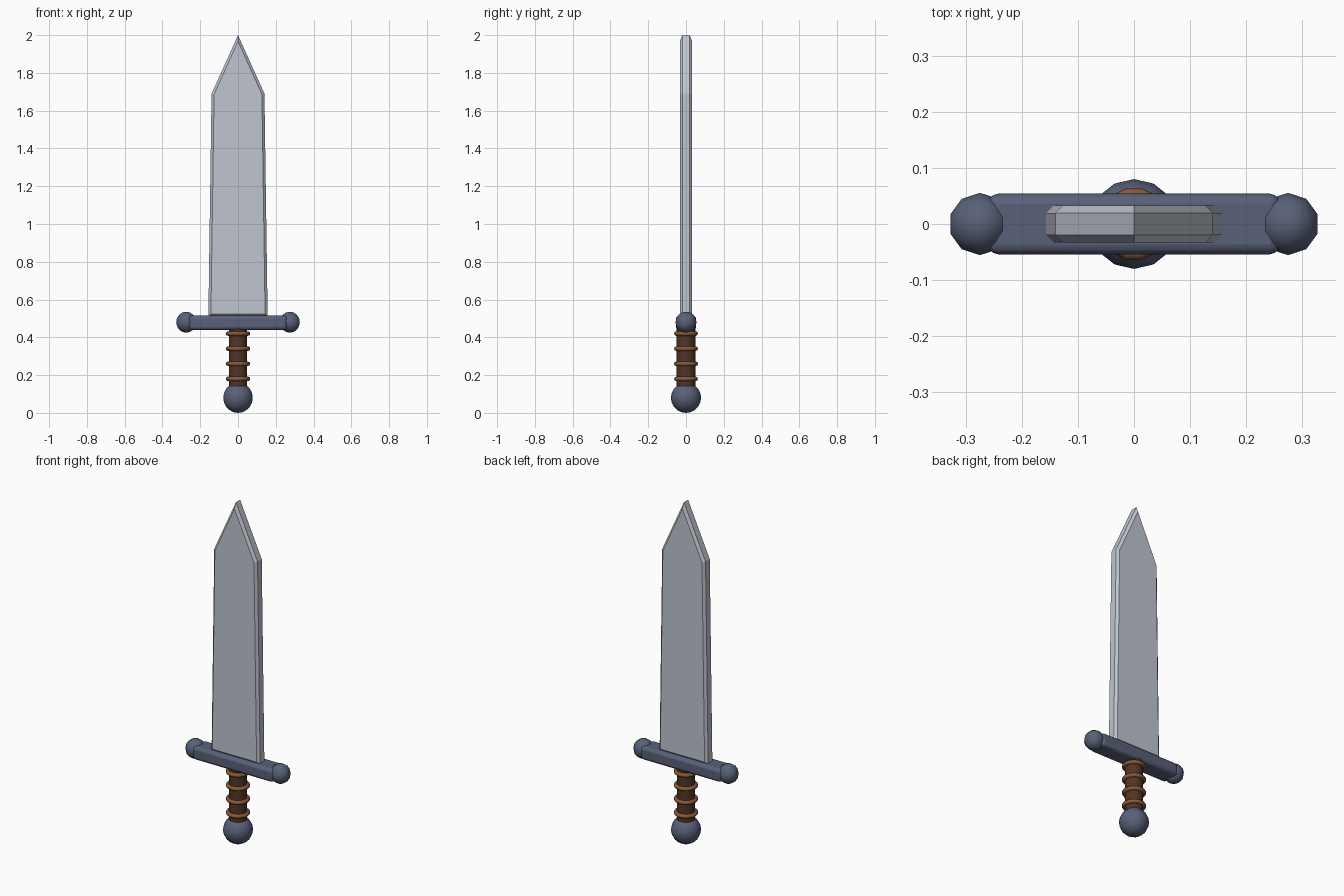
import bpy, bmesh, math

if "Cube" in bpy.data.objects:
    bpy.data.objects.remove(bpy.data.objects["Cube"])


def material(name, rgb):
    m = bpy.data.materials.new(name)
    m.diffuse_color = (*rgb, 1)
    m.use_nodes = True
    m.node_tree.nodes["Principled BSDF"].inputs["Base Color"].default_value = m.diffuse_color
    return m


steel = material("pale steel", (0.52, 0.56, 0.63))
iron = material("blue grey iron", (0.10, 0.12, 0.19))
leather = material("dark leather", (0.085, 0.035, 0.02))
cord = material("copper brown cord", (0.25, 0.10, 0.04))


def finish(name, mat, smooth=None):
    ob = bpy.context.object
    ob.name = name
    ob.data.materials.append(mat)
    if smooth:
        bpy.ops.object.shade_smooth_by_angle(angle=math.radians(smooth))
    return ob


def bevel(ob, width, segments):
    b = ob.modifiers.new("bevel", 'BEVEL')
    b.width, b.segments, b.limit_method = width, segments, 'ANGLE'
    b.angle_limit = math.radians(20)


def ball(name, r, loc, segments, rings):
    bpy.ops.mesh.primitive_uv_sphere_add(
        segments=segments, ring_count=rings, radius=r, location=loc)
    return finish(name, iron, 50)


# Blade: pointed outline extruded through its thickness, edges chamfered
outline = [(-0.157, 0.51), (0.157, 0.51), (0.14, 1.69), (0, 2.0), (-0.14, 1.69)]
T = 0.033
bm = bmesh.new()
face = bm.faces.new([bm.verts.new((x, -T, z)) for x, z in outline])
ext = bmesh.ops.extrude_face_region(bm, geom=[face])
bmesh.ops.translate(bm, vec=(0, 2 * T, 0),
                    verts=[v for v in ext["geom"] if isinstance(v, bmesh.types.BMVert)])
bmesh.ops.recalc_face_normals(bm, faces=bm.faces)
rims = [e for e in bm.edges if abs(e.verts[0].co.y - e.verts[1].co.y) < 1e-5]
bmesh.ops.bevel(bm, geom=rims, offset=0.0135, segments=1, affect='EDGES')
me = bpy.data.meshes.new("blade")
bm.to_mesh(me)
bm.free()
blade = bpy.data.objects.new("blade", me)
me.materials.append(steel)
bpy.context.collection.objects.link(blade)

# Cross guard: rounded bar with a ball on each end
bpy.ops.mesh.primitive_cube_add(size=1, location=(0, 0, 0.477))
guard = bpy.context.object
guard.scale = (0.52, 0.108, 0.076)
bpy.ops.object.transform_apply(location=False, rotation=False, scale=True)
finish("cross_guard", iron, 50)
bevel(guard, 0.018, 3)
for side, x in (("left", -0.2745), ("right", 0.2745)):
    ball("guard_ball_" + side, 0.0555, (x, 0, 0.48), 10, 8)

# Grip with four wrapped cord rings
bpy.ops.mesh.primitive_cylinder_add(vertices=14, radius=0.049, depth=0.34, location=(0, 0, 0.29))
finish("grip", leather, 40)
for i in range(4):
    bpy.ops.mesh.primitive_torus_add(major_radius=0.053, minor_radius=0.012,
                                     major_segments=14, minor_segments=8,
                                     location=(0, 0, 0.18 + 0.08 * i))
    finish(f"grip_ring_{i + 1}", cord, 60)

# Pommel
ball("pommel", 0.08, (0, 0, 0.08), 14, 10)
